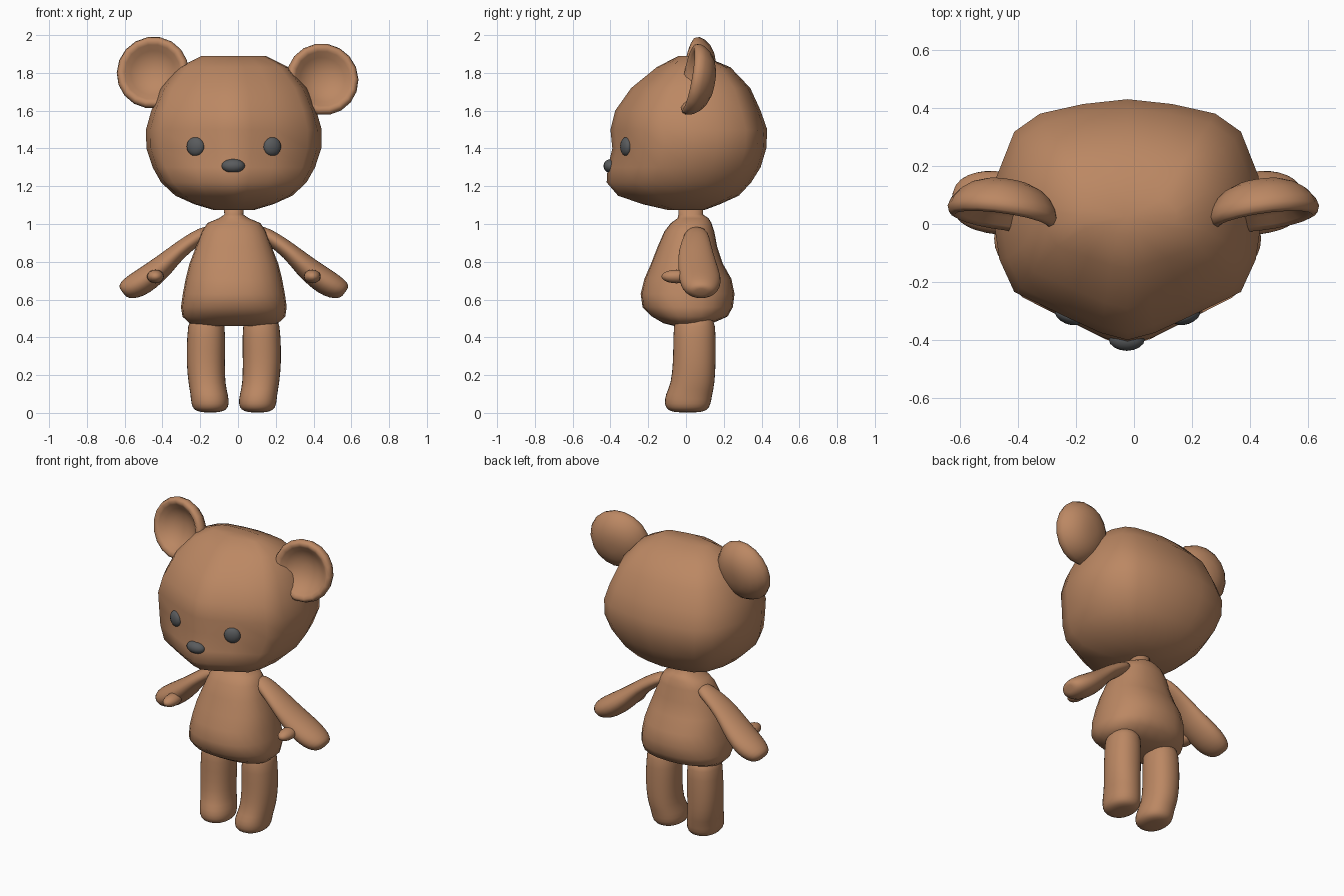
import bpy, bmesh, math
from mathutils import Vector, Matrix

if "Cube" in bpy.data.objects:
    bpy.data.objects.remove(bpy.data.objects["Cube"])

CX = -0.022  # symmetry plane of the figure


def material(name, rgb):
    m = bpy.data.materials.new(name)
    m.diffuse_color = (*rgb, 1)
    m.use_nodes = True
    m.node_tree.nodes["Principled BSDF"].inputs["Base Color"].default_value = m.diffuse_color
    return m


FUR = material("brown_fur", (0.50, 0.245, 0.125))
DARK = material("dark_grey", (0.10, 0.105, 0.11))


def finish(name, bm, mat, subsurf=0):
    bmesh.ops.recalc_face_normals(bm, faces=bm.faces)
    me = bpy.data.meshes.new(name)
    bm.to_mesh(me)
    bm.free()
    me.materials.append(mat)
    for p in me.polygons:
        p.use_smooth = True
    ob = bpy.data.objects.new(name, me)
    bpy.context.collection.objects.link(ob)
    if subsurf:
        ob.modifiers.new("Subdivision", 'SUBSURF').levels = subsurf
        ob.modifiers["Subdivision"].render_levels = subsurf
    return ob


def loft(name, rings, mat, subsurf=0):
    """Skin closed rings of equal length and close both ends with fans."""
    bm = bmesh.new()
    loops = [[bm.verts.new(p) for p in r] for r in rings]
    n = len(loops[0])
    for a, b in zip(loops, loops[1:]):
        for i in range(n):
            j = (i + 1) % n
            bm.faces.new((a[i], a[j], b[j], b[i]))
    for end in (loops[0], loops[-1]):
        c = bm.verts.new(sum((v.co for v in end), Vector()) / n)
        for i in range(n):
            bm.faces.new((end[i], end[(i + 1) % n], c))
    return finish(name, bm, mat, subsurf)


def oval(center, u, v, n=16, power=2.0):
    """Superellipse ring spanned by the half axes u and v."""
    pts = []
    for i in range(n):
        t = 2 * math.pi * i / n
        c, s = math.cos(t), math.sin(t)
        e = 2 / power
        pts.append(Vector(center) + Vector(u) * math.copysign(abs(c) ** e, c)
                   + Vector(v) * math.copysign(abs(s) ** e, s))
    return pts


def ellipsoid(name, center, radii, mat, yaw=0.0, seg=16):
    bm = bmesh.new()
    m = (Matrix.Translation(center) @ Matrix.Rotation(yaw, 4, 'Z')
         @ Matrix.Diagonal((*radii, 1)))
    bmesh.ops.create_uvsphere(bm, u_segments=seg, v_segments=10, radius=1, matrix=m)
    return finish(name, bm, mat)


# Head: stacked rings with a pointed face and a broad back
half = [(0, -1), (.2, -.94), (.47, -.8), (.84, -.6), (.95, -.33), (1, .05),
        (.97, .36), (.84, .73), (.65, .88), (.33, .96), (0, 1)]
outline = half + [(-x, y) for x, y in half[-2:0:-1]]
head = [  # z, half width, front y, back y
    (1.89, .17, -.04, .09), (1.83, .29, -.155, .235), (1.72, .385, -.29, .34),
    (1.60, .437, -.375, .395), (1.50, .465, -.40, .43), (1.40, .463, -.39, .425),
    (1.30, .43, -.415, .395), (1.22, .385, -.42, .345), (1.15, .31, -.36, .28),
    (1.105, .21, -.23, .18), (1.075, .11, -.10, .10)]
loft("head", [[(CX + x * w, (f + b) / 2 + y * (b - f) / 2, z) for x, y in outline]
              for z, w, f, b in head], FUR)

# Torso with neck
torso = [  # z, half width, front y, back y
    (1.10, .055, -.04, .09), (1.05, .05, -.04, .09), (1.03, .08, -.045, .12),
    (1.005, .14, -.08, .135), (.96, .17, -.115, .15), (.88, .20, -.15, .165),
    (.79, .235, -.185, .195), (.71, .255, -.22, .24), (.63, .27, -.24, .257),
    (.56, .28, -.23, .248), (.51, .272, -.18, .22), (.475, .235, -.12, .14),
    (.46, .15, -.06, .08)]
loft("torso", [oval((CX, (f + b) / 2, z), (w, 0, 0), (0, (b - f) / 2, 0), 24, 2.3)
               for z, w, f, b in torso], FUR)

arm = [  # sideways, z, y, half thickness, half depth
    (.13, .965, .055, .035, .055), (.20, .925, .055, .042, .072),
    (.293, .859, .05, .045, .092), (.365, .785, .06, .061, .105),
    (.456, .712, .075, .071, .115), (.52, .672, .078, .07, .105),
    (.568, .648, .08, .056, .082), (.59, .64, .08, .035, .05)]
leg = [  # sideways, y, z, half width, half depth
    (.145, .045, .52, .095, .11), (.146, .045, .40, .104, .115),
    (.15, .045, .27, .104, .115), (.143, .036, .15, .099, .118),
    (.13, .015, .10, .101, .126), (.125, .008, .045, .103, .126),
    (.125, .008, .015, .088, .108), (.125, .008, .003, .05, .07)]
ear = [  # radius, depth: domed back, rolled rim, dished front
    (.03, .122), (.08, .115), (.125, .097), (.16, .07), (.185, .035), (.193, .008),
    (.185, -.014), (.167, -.022), (.148, -.01), (.12, .017), (.08, .042), (.03, .055)]

for side, label in ((-1, "left"), (1, "right")):
    # Arm: flattened tube sloping outward and down, with a forward thumb
    perp = Vector((.58 * side, 0, .81))
    loft("arm_" + label, [oval((CX + side * d, y, z), perp * a, (0, b, 0))
                          for d, z, y, a, b in arm], FUR, 1)
    ellipsoid("thumb_" + label, (CX + side * .415, -.05, .722), (.045, .08, .036), FUR)

    # Leg ending in a small forward foot
    loft("leg_" + label, [oval((CX + side * d, y, z), (a, 0, 0), (0, b, 0), 16, 2.2)
                          for d, y, z, a, b in leg], FUR, 1)

    # Ear: dish turned slightly and leaning back
    place = (Matrix.Translation((CX * .1 + side * .45, .03, 1.785 - side * .018))
             @ Matrix.Rotation(math.radians(8 * side), 4, 'Z')
             @ Matrix.Rotation(math.radians(-10), 4, 'X'))
    loft("ear_" + label, [[place @ p for p in oval((0, y, 0), (r, 0, 0), (0, 0, r), 18)]
                          for r, y in ear], FUR)

    # Eye: flattened bead following the face
    ellipsoid("eye_" + label, (CX + side * .203, -.317, 1.41), (.05, .028, .05),
              DARK, math.radians(22 * side))

# Nose
ellipsoid("nose", (CX - .003, -.397, 1.307), (.062, .04, .037), DARK)
